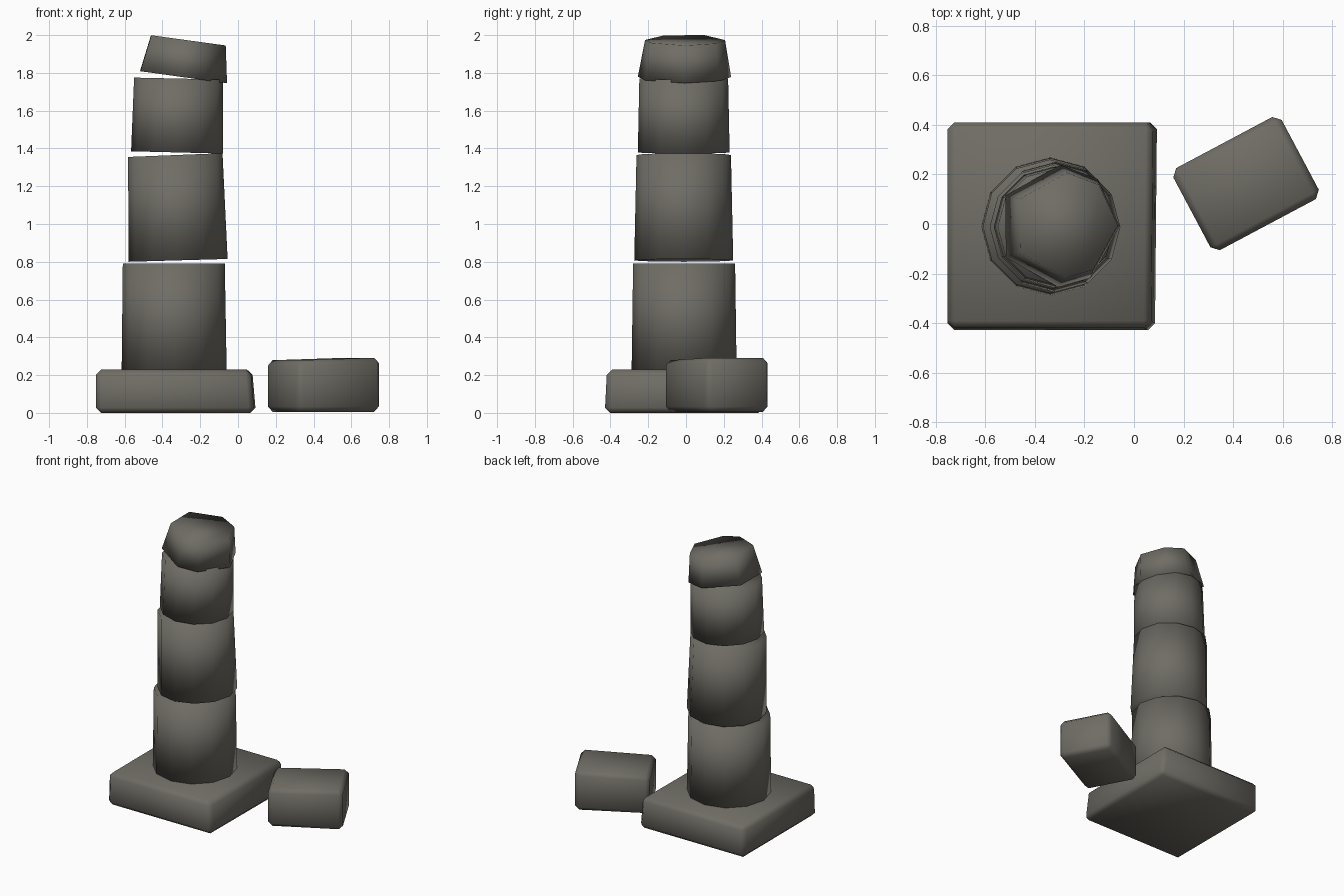
import bpy, bmesh, math
from mathutils import Matrix

if "Cube" in bpy.data.objects:
    bpy.data.objects.remove(bpy.data.objects["Cube"])

stone = bpy.data.materials.new("weathered stone")
stone.diffuse_color = (0.16, 0.152, 0.13, 1)
stone.use_nodes = True
stone.node_tree.nodes["Principled BSDF"].inputs["Base Color"].default_value = stone.diffuse_color


def finish(name, bm):
    bmesh.ops.recalc_face_normals(bm, faces=bm.faces)
    for f in bm.faces:
        f.smooth = True
    me = bpy.data.meshes.new(name)
    bm.to_mesh(me)
    bm.free()
    me.materials.append(stone)
    ob = bpy.data.objects.new(name, me)
    bpy.context.collection.objects.link(ob)
    return ob


def drum(name, bottom, top, angles):
    """Each end: left x, right x, z at left, z at right, y centre, radius."""
    bm = bmesh.new()
    rings = []
    for x0, x1, z0, z1, cy, r in (bottom, top):
        ring = []
        for a in angles:
            t = math.radians(a)
            # right-most vertex sits at x1
            x = x1 - r + r * math.cos(t)
            z = z0 + (z1 - z0) * (x - x0) / (x1 - x0)
            ring.append(bm.verts.new((x, cy + r * math.sin(t), z)))
        rings.append(ring)
    low, high = rings
    n = len(angles)
    for i in range(n):
        j = (i + 1) % n
        bm.faces.new((low[i], low[j], high[j], high[i]))
    bm.faces.new(low[::-1])
    bm.faces.new(high)
    return finish(name, bm)


def block(name, centre, size, turn, bevel, deform):
    """Chamfered block, slightly deformed before it is turned and placed."""
    bm = bmesh.new()
    bmesh.ops.create_cube(bm, size=1)
    for v in bm.verts:
        v.co.x *= size[0]
        v.co.y *= size[1]
        v.co.z *= size[2]
        deform(v.co)
    bmesh.ops.bevel(bm, geom=bm.edges[:], offset=bevel, segments=1,
                    profile=0.5, affect='EDGES')
    bm.transform(Matrix.Translation(centre) @ Matrix.Rotation(math.radians(turn), 4, 'Z'))
    return finish(name, bm)


def base_shape(c):
    # top right edge leans in a little
    if c.x > 0 and c.z > 0:
        c.x -= 0.02
    if c.y < 0 and c.z > 0:
        c.y += 0.012
    if c.x > 0 and c.y > 0:
        c.x += 0.008


def fallen_shape(c):
    # top rises gently to the right
    if c.z > 0:
        c.z += 0.012 * (1 if c.x > 0 else -0.2)


# Square plinth
block("plinth", (-0.333, -0.01, 0.115), (0.84, 0.84, 0.23), 0, 0.028, base_shape)

# Column drums
twelve = range(0, 360, 30)
drum("lower_drum", (-0.617, -0.06, 0.22, 0.22, -0.01, 0.278),
     (-0.61, -0.07, 0.79, 0.79, -0.01, 0.27), twelve)
drum("middle_drum", (-0.58, -0.055, 0.80, 0.815, -0.012, 0.262),
     (-0.582, -0.082, 1.355, 1.375, -0.012, 0.25), twelve)
drum("upper_drum", (-0.567, -0.08, 1.385, 1.373, -0.012, 0.243),
     (-0.55, -0.08, 1.775, 1.765, -0.012, 0.235), twelve)

# Tilted broken stump on top
drum("broken_top", (-0.525, -0.058, 1.81, 1.745, -0.008, 0.247),
     (-0.465, -0.065, 2.0, 1.945, -0.005, 0.212), (0, 50, 88, 150, 211, 270, 302))

# Fallen block beside the column
block("fallen_block", (0.452, 0.163, 0.143), (0.495, 0.375, 0.275), 28, 0.028, fallen_shape)
